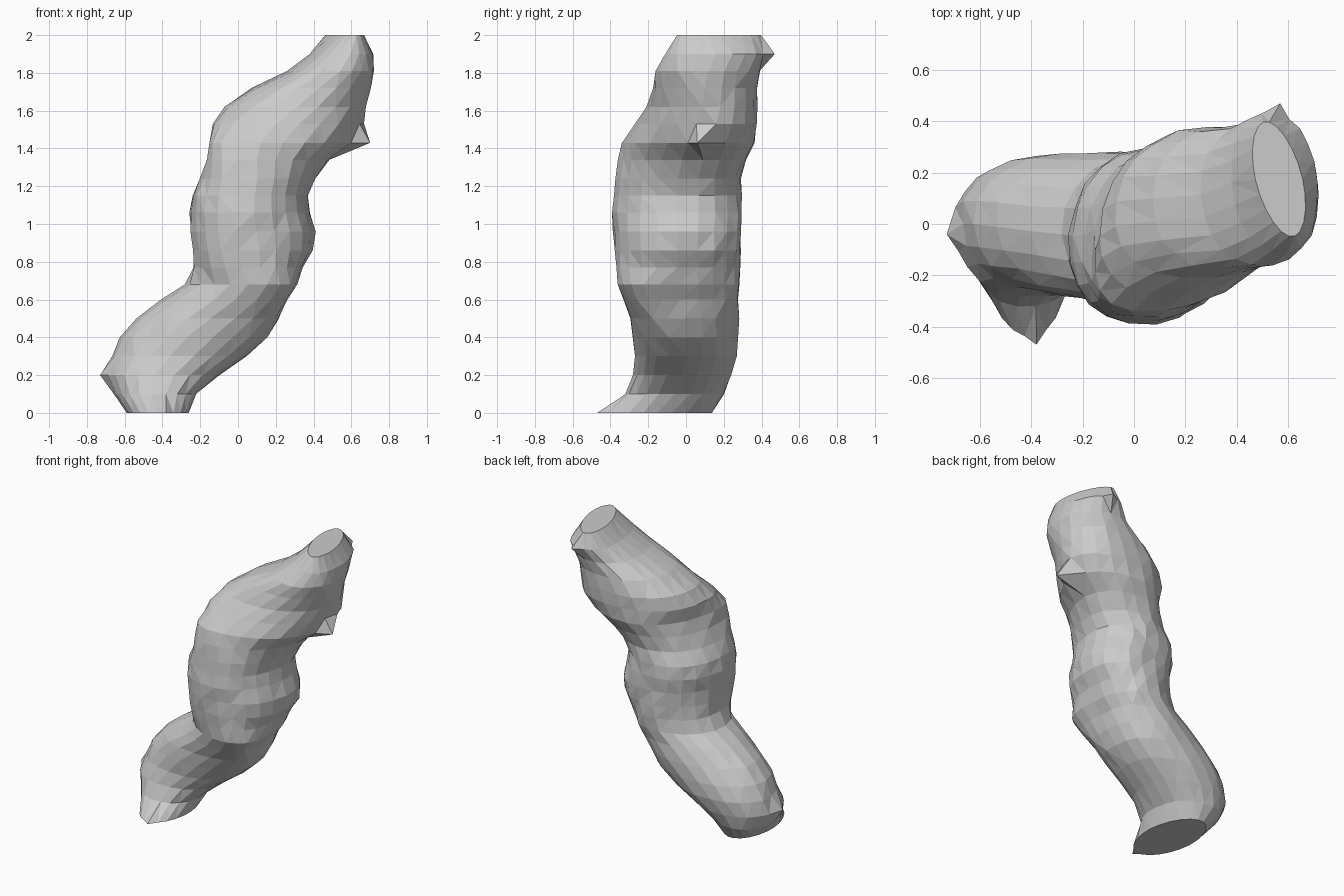
import bpy, bmesh, math, random
from mathutils import Vector

random.seed(4)
SIDES = 22

# Horizontal slices: z, left x, right x, front y, back y, skew of x along y
slices = [
    (0.00, -0.59, -0.26, -0.44, 0.14, -0.02),
    (0.10, -0.66, -0.22, -0.32, 0.20, -0.02),
    (0.20, -0.70, -0.10, -0.28, 0.24, -0.01),
    (0.30, -0.67, 0.05, -0.27, 0.27, -0.01),
    (0.40, -0.62, 0.16, -0.28, 0.28, -0.01),
    (0.50, -0.54, 0.22, -0.30, 0.28, -0.02),
    (0.60, -0.41, 0.26, -0.33, 0.275, -0.03),
    (0.68, -0.28, 0.31, -0.36, 0.28, -0.02),
    (0.77, -0.24, 0.34, -0.375, 0.285, 0.01),
    (0.86, -0.24, 0.40, -0.38, 0.29, 0.03),
    (0.96, -0.25, 0.41, -0.385, 0.295, 0.04),
    (1.06, -0.255, 0.38, -0.39, 0.30, 0.03),
    (1.15, -0.24, 0.37, -0.38, 0.295, 0.03),
    (1.24, -0.20, 0.41, -0.375, 0.29, 0.05),
    (1.34, -0.16, 0.48, -0.36, 0.32, 0.08),
    (1.43, -0.14, 0.61, -0.34, 0.36, 0.11),
    (1.53, -0.13, 0.66, -0.27, 0.38, 0.09),
    (1.62, -0.07, 0.68, -0.21, 0.385, 0.05),
    (1.72, 0.07, 0.70, -0.18, 0.38, 0.01),
    (1.81, 0.26, 0.72, -0.16, 0.39, -0.01),
    (1.90, 0.38, 0.715, -0.11, 0.43, -0.02),
    (2.00, 0.46, 0.67, -0.05, 0.40, -0.05),
]


def sgn_pow(v, p):
    return math.copysign(abs(v) ** p, v)


def bump(z, centre, width):
    return math.exp(-((z - centre) / width) ** 2)


bm = bmesh.new()
rings = []
for i, (z, x0, x1, y0, y1, skew) in enumerate(slices):
    cx, cy = (x0 + x1) / 2, (y0 + y1) / 2
    rx, ry = (x1 - x0) / 2, (y1 - y0) / 2
    a = math.sqrt(rx * rx - skew * skew)
    inner = 0 < i < len(slices) - 1
    power = 0.9 if inner else 1.05
    # Sections lean right at the lower waist, left under the upper bend
    bend = 0.09 * bump(z, 0.6, 0.16) - 0.07 * bump(z, 1.44, 0.12)
    ring = []
    for k in range(SIDES):
        t = 2 * math.pi * k / SIDES
        c, s = sgn_pow(math.cos(t), power), sgn_pow(math.sin(t), power)
        j = 1 + (random.uniform(-0.018, 0.018) if inner else 0)
        ring.append(bm.verts.new((cx + (a * c + skew * s + bend * s * s) * j,
                                  cy + ry * s * j, z)))
    rings.append(ring)

# Skin between slices, flat caps at both ends
for lo, hi in zip(rings, rings[1:]):
    for k in range(SIDES):
        n = (k + 1) % SIDES
        bm.faces.new((lo[k], lo[n], hi[n], hi[k]))
bm.faces.new(rings[0][::-1])
bm.faces.new(rings[-1])

# Small pointed bumps: toe, left knob, upper corner and back peak
for p in [(-0.38, -0.47, 0.0), (-0.73, -0.04, 0.2),
          (0.70, 0.06, 1.43), (0.57, 0.47, 1.9)]:
    target = Vector(p)
    v = min(bm.verts, key=lambda w: (w.co - target).length)
    v.co = target

# Irregular triangulated facets
bmesh.ops.triangulate(bm, faces=[f for f in bm.faces if len(f.verts) == 4])
bmesh.ops.recalc_face_normals(bm, faces=bm.faces)
mesh = bpy.data.meshes.new("twisted_trunk")
bm.to_mesh(mesh)
bm.free()
bpy.context.collection.objects.link(bpy.data.objects.new("twisted_trunk", mesh))
